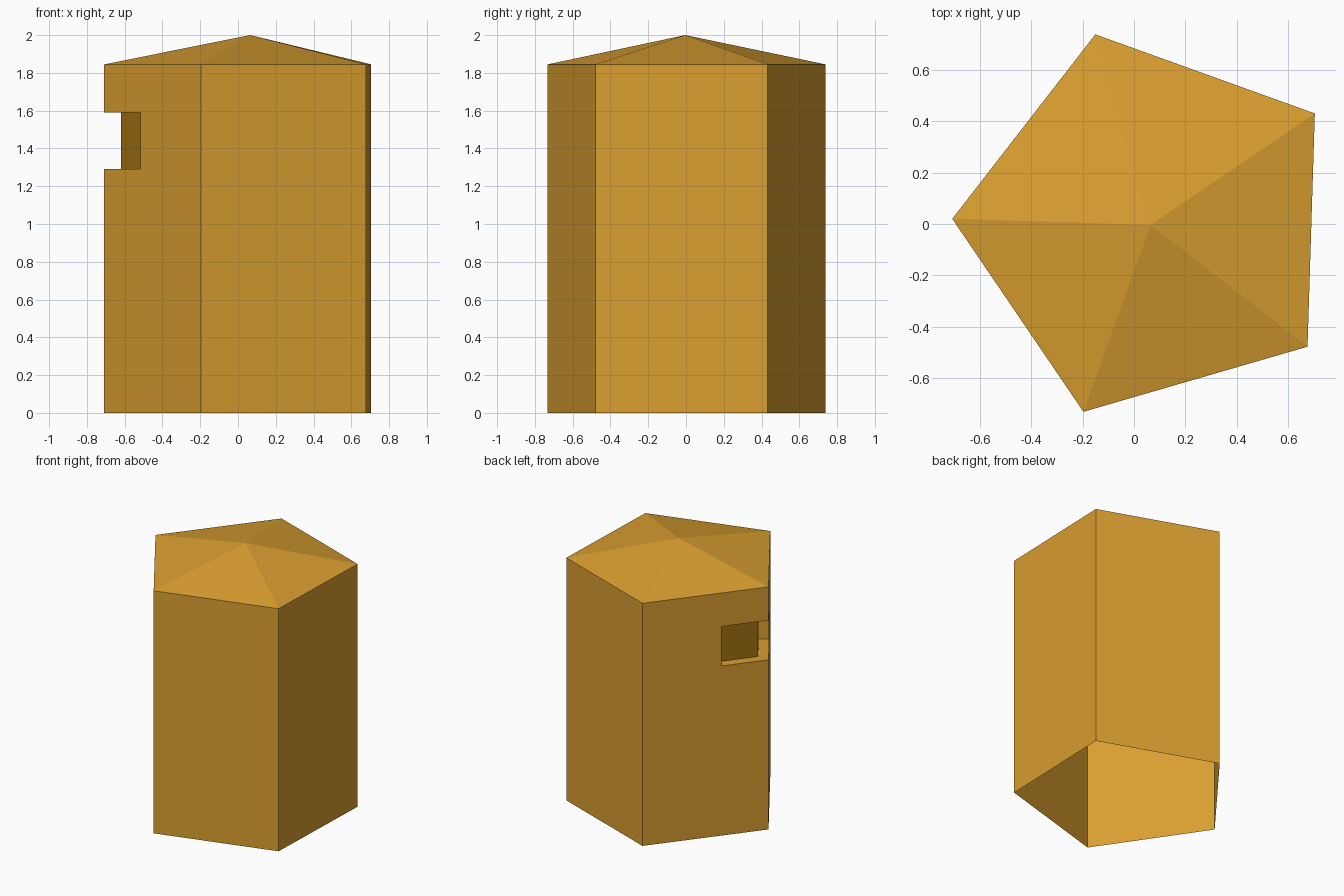
import bpy, bmesh, math
from mathutils import Vector

if "Cube" in bpy.data.objects:
    bpy.data.objects.remove(bpy.data.objects["Cube"])

EAVE, TOP = 1.845, 2.0          # wall height, roof peak
W0, W1 = 1.29, 1.59             # window bottom and top
DEPTH, FRAC = 0.073, 0.374      # window recess depth, share of each wall
CENTRE = Vector((0.065, -0.004))
RADIUS, START = 0.774, math.radians(178.2)


def material(name, col):
    m = bpy.data.materials.new(name)
    m.diffuse_color = (*col, 1)
    m.use_nodes = True
    m.node_tree.nodes["Principled BSDF"].inputs["Base Color"].default_value = m.diffuse_color
    return m


ochre = material("ochre", (0.70, 0.345, 0.03))
brown = material("dark_brown", (0.34, 0.165, 0.005))


def make(name, faces, mats):
    """faces: list of (points, material index)"""
    bm = bmesh.new()
    for pts, mi in faces:
        bm.faces.new([bm.verts.new(p) for p in pts]).material_index = mi
    bmesh.ops.remove_doubles(bm, verts=bm.verts, dist=1e-5)
    me = bpy.data.meshes.new(name)
    bm.to_mesh(me)
    bm.free()
    for m in mats:
        me.materials.append(m)
    ob = bpy.data.objects.new(name, me)
    bpy.context.collection.objects.link(ob)


def at(p, z):
    return Vector((p.x, p.y, z))


def panel(a, b, z0, z1):
    return [at(a, z0), at(b, z0), at(b, z1), at(a, z1)]


# Pentagon plan, counter-clockwise from the left corner
pent = [CENTRE + RADIUS * Vector((math.cos(START + k * math.tau / 5),
                                  math.sin(START + k * math.tau / 5))) for k in range(5)]
corner = pent[0]
p_front = corner.lerp(pent[1], FRAC)
p_back = corner.lerp(pent[4], FRAC)

# Open-bottomed walls, leaving a gap round the left corner
walls = [(panel(pent[k], pent[k + 1], 0, EAVE), 0) for k in (1, 2, 3)]
for a, b in ((p_front, pent[1]), (pent[4], p_back)):
    walls += [(panel(a, b, z0, z1), 0) for z0, z1 in ((0, W0), (W0, W1), (W1, EAVE))]
for a, b in ((p_back, corner), (corner, p_front)):
    walls += [(panel(a, b, z0, z1), 0) for z0, z1 in ((0, W0), (W1, EAVE))]
make("walls", walls, [ochre])

# Pyramid roof
peak = at(CENTRE, TOP)
make("roof", [([at(pent[k], EAVE), at(pent[(k + 1) % 5], EAVE), peak], 0)
              for k in range(5)], [ochre])


# Recessed corner window: dark panes with ochre sill, head and jambs
def inward(a, b):
    d = (b - a).normalized()
    return Vector((-d.y, d.x)) * DEPTH


q_back = p_back + inward(pent[4], corner)
q_front = p_front + inward(corner, pent[1])
q_corner = corner + (CENTRE - corner).normalized() * DEPTH / math.cos(math.pi / 5)
win = [(panel(p_back, q_back, W0, W1), 0), (panel(q_front, p_front, W0, W1), 0)]
for a, b, qa, qb in ((p_back, corner, q_back, q_corner), (corner, p_front, q_corner, q_front)):
    win.append((panel(qa, qb, W0, W1), 1))
    win.append(([at(p, W0) for p in (a, b, qb, qa)], 0))
    win.append(([at(p, W1) for p in (qa, qb, b, a)], 0))
make("corner_window", win, [ochre, brown])
